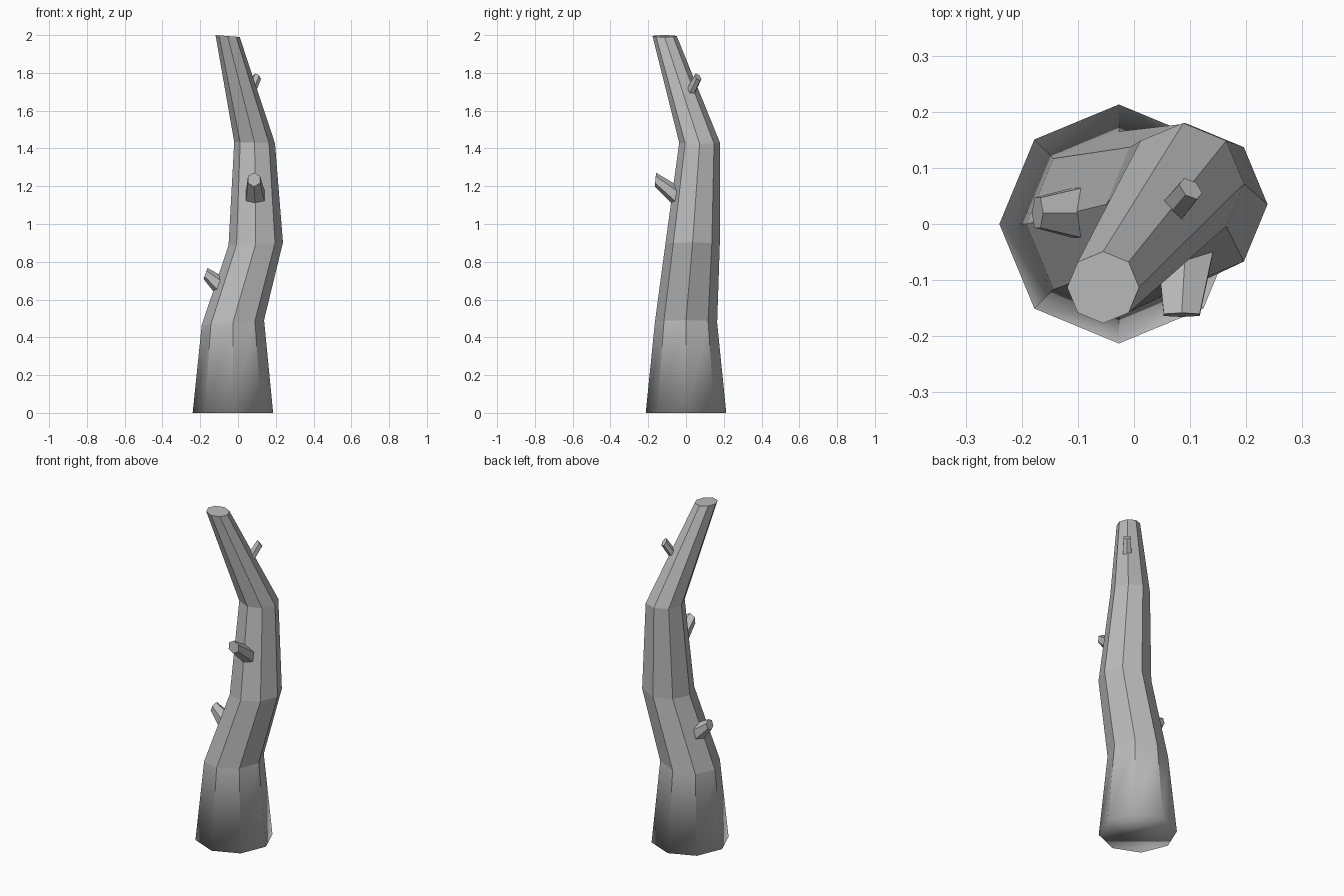
import bpy, bmesh, math
from mathutils import Vector

cube = bpy.data.objects.get("Cube")
if cube:
    bpy.data.objects.remove(cube, do_unlink=True)

bark = bpy.data.materials.new("grey_bark")
bark.use_nodes = True
GREY = (0.5, 0.5, 0.5, 1)
bark.diffuse_color = GREY
bark.node_tree.nodes["Principled BSDF"].inputs["Base Color"].default_value = GREY


def loft(name, rings, soft_base=False):
    """Skin a list of vertex rings; every edge is crisp except an optional soft base rim."""
    bm = bmesh.new()
    loops = [[bm.verts.new(p) for p in ring] for ring in rings]
    n = len(loops[0])
    for low, high in zip(loops, loops[1:]):
        for i in range(n):
            j = (i + 1) % n
            bm.faces.new((low[i], low[j], high[j], high[i]))
    bm.faces.new(loops[0][::-1])
    bm.faces.new(loops[-1])
    bmesh.ops.recalc_face_normals(bm, faces=bm.faces)
    base = set(loops[0])
    for f in bm.faces:
        f.smooth = True
    for e in bm.edges:
        e.smooth = soft_base and all(v in base for v in e.verts)
    mesh = bpy.data.meshes.new(name)
    bm.to_mesh(mesh)
    bm.free()
    mesh.materials.append(bark)
    obj = bpy.data.objects.new(name, mesh)
    bpy.context.collection.objects.link(obj)
    return obj


def trunk_ring(x, y, z, r, tilt):
    """Octagon around a point, tilted along x."""
    ring = []
    for i in range(8):
        a = i * math.tau / 8
        ring.append((x + r * math.cos(a), y + r * math.sin(a), z + tilt * r * math.cos(a)))
    return ring


def stub(name, base, tip, r_base, r_tip, normal):
    """Tapered six-sided broken branch whose end faces along normal."""
    base, tip, normal = Vector(base), Vector(tip), Vector(normal).normalized()
    side = normal.cross(Vector((0, 0, 1))).normalized()
    up = side.cross(normal)
    rings = []
    for centre, r in ((base, r_base), (tip, r_tip)):
        angles = [math.tau * (i + 0.5) / 6 for i in range(6)]
        rings.append([centre + r * (math.cos(a) * side + math.sin(a) * up) for a in angles])
    return loft(name, rings)


# Bent trunk, flared at the base
trunk = loft("trunk", [trunk_ring(*s) for s in (
    (-0.027, 0, 0, 0.213, 0),
    (-0.027, 0, 0.478, 0.165, 0.08),
    (0.094, 0.035, 0.895, 0.144, 0.05),
    (0.088, 0.072, 1.43, 0.108, -0.04),
    (-0.055, -0.113, 1.995, 0.064, -0.08),
)], soft_base=True)

# Broken branch stubs
stub("front_branch", (0.092, -0.045, 1.142), (0.085, -0.162, 1.235), 0.058, 0.037, (0, -1, 0.1))
stub("right_branch", (-0.085, 0.02, 0.662), (-0.172, 0.02, 0.738), 0.056, 0.031, (-1, 0, 0.35))
stub("upper_branch", (0.055, 0.008, 1.665), (0.101, 0.063, 1.778), 0.027, 0.024, (0.5, 0.6, 0.6))
